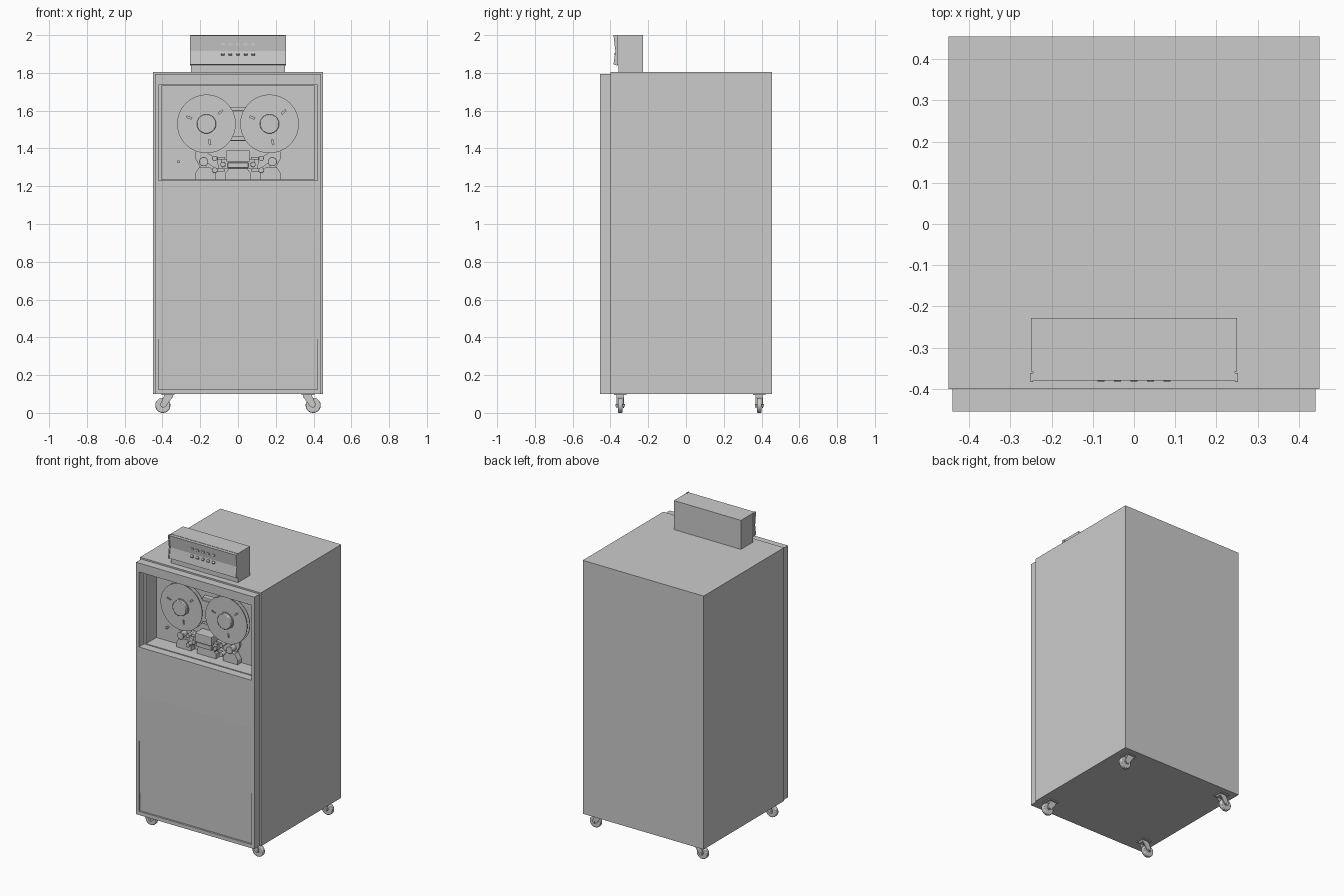
import bpy, bmesh, math
from mathutils import Vector

if "Cube" in bpy.data.objects:
    bpy.data.objects.remove(bpy.data.objects["Cube"])


def prism(name, pts, a0, a1, axis='y', bevel=0):
    """Extrude a closed profile along an axis ('y': points are x,z; 'x': points are y,z)."""
    place = (lambda p, a: (p[0], a, p[1])) if axis == 'y' else (lambda p, a: (a, p[0], p[1]))
    bm = bmesh.new()
    lo = [bm.verts.new(place(p, a0)) for p in pts]
    hi = [bm.verts.new(place(p, a1)) for p in pts]
    n = len(pts)
    bm.faces.new(lo)
    bm.faces.new(hi)
    for i in range(n):
        bm.faces.new((lo[i], lo[(i + 1) % n], hi[(i + 1) % n], hi[i]))
    bmesh.ops.recalc_face_normals(bm, faces=bm.faces)
    me = bpy.data.meshes.new(name)
    bm.to_mesh(me)
    bm.free()
    ob = bpy.data.objects.new(name, me)
    bpy.context.collection.objects.link(ob)
    if bevel:
        m = ob.modifiers.new("bevel", 'BEVEL')
        m.width, m.segments, m.limit_method = bevel, 2, 'ANGLE'
    return ob


def box(name, x0, x1, y0, y1, z0, z1, bevel=0):
    return prism(name, [(x0, z0), (x1, z0), (x1, z1), (x0, z1)], y0, y1, 'y', bevel)


def disc(name, x, z, y0, y1, r, n=32, bevel=0):
    pts = [(x + r * math.cos(2 * math.pi * i / n), z + r * math.sin(2 * math.pi * i / n)) for i in range(n)]
    ob = prism(name, pts, y0, y1, 'y')
    if bevel:
        m = ob.modifiers.new("bevel", 'BEVEL')
        m.width, m.segments, m.limit_method, m.angle_limit = bevel, 2, 'ANGLE', 1.0
    select(ob)
    bpy.ops.object.shade_smooth_by_angle(angle=math.radians(35))
    return ob


def select(ob):
    bpy.ops.object.select_all(action='DESELECT')
    ob.select_set(True)
    bpy.context.view_layer.objects.active = ob


def cut(ob, *cutters):
    for c in cutters:
        select(ob)
        m = ob.modifiers.new("cut", 'BOOLEAN')
        m.operation, m.solver, m.object = 'DIFFERENCE', 'EXACT', c
        bpy.ops.object.modifier_apply(modifier=m.name)
        bpy.data.objects.remove(c)


# Cabinet body with the deck recess
DECK = -0.29
cabinet = box("cabinet_body", -.45, .45, -.40, .455, .10, 1.805)
cut(cabinet, box("recess_cutter", -.405, .405, -.5, DECK, 1.235, 1.73))

# Front door with window opening and slightly sloping lower inset
door = box("front_door", -.44, .44, -.455, -.40, .10, 1.795)
cut(door, box("window_cutter", -.42, .42, -.5, -.38, 1.23, 1.735),
    prism("inset_cutter", [(-.47, .125), (-.443, .125), (-.455, .91), (-.47, .91)], -.42, .42, 'x'))

# Control box on top, with a folded concave front panel
box("control_box", -.25, .25, -.358, -.228, 1.805, 2.0)
prism("control_panel", [(-.355, 1.84), (-.380, 1.845), (-.369, 1.915), (-.380, 1.998), (-.355, 1.998)],
      -.245, .245, 'x')
for s in (-1, 1):
    prism("panel_end_cap", [(-.362, 1.838), (-.384, 1.845), (-.374, 1.915), (-.384, 2.0), (-.362, 2.0)],
          s * .245, s * .253, 'x')
for i in range(5):
    x = (i - 2) * .04
    box("indicator_lamp", x - .011, x + .011, -.379, -.365, 1.945, 1.957)
    prism("toggle_switch", [(-.365, 1.892), (-.376, 1.892), (-.382, 1.899), (-.376, 1.908), (-.365, 1.908)],
          x - .009, x + .009, 'x')

# Tape reels
RZ = 1.53
for s in (-1, 1):
    cx = s * .167
    for y in (-.364, -.334):
        flange = disc("reel_flange", cx, RZ, y, y + .004, .155, 64)
        slots = []
        for k in range(3):
            a = math.radians(40 + 120 * k)
            u, v = Vector((math.cos(a), math.sin(a))), Vector((-math.sin(a), math.cos(a)))
            c = Vector((cx, RZ)) + u * .098
            slots.append(prism("slot_cutter", [c + u * i * .014 + v * j * .004
                                               for i, j in ((-1, -1), (1, -1), (1, 1), (-1, 1))],
                               y - .01, y + .02))
        cut(flange, *slots)
    disc("tape_pack", cx, RZ, -.361, -.333, .082, 48)
    disc("reel_hub_ring", cx, RZ, -.370, DECK, .056, 48)
    disc("reel_hub_knob", cx, RZ, -.388, -.36, .051, 48, .004)

# Deck plate between the reels
box("center_plate", -.04, .04, -.325, DECK, 1.44, 1.62, .004)
box("center_cover", -.03, .03, -.335, -.32, 1.46, 1.60, .004)

# Head block
box("head_cover", -.062, .062, -.372, DECK, 1.33, 1.39, .004)
prism("head_base", [(-.09, 1.31), (-.075, 1.29), (.075, 1.29), (.09, 1.31), (.09, 1.345), (-.09, 1.345)],
      -.35, DECK)
prism("lower_center_housing", [(-.07, 1.235), (.07, 1.235), (.07, 1.265), (.05, 1.292), (-.05, 1.292), (-.07, 1.265)],
      -.335, DECK)
box("head_lip", -.055, .055, -.365, -.345, 1.297, 1.325, .003)

# Side tape guides, mirrored left and right
for s in (-1, 1):
    prism("column_housing", [(s * x, z) for x, z in
          ((.118, 1.235), (.228, 1.235), (.228, 1.265), (.205, 1.302), (.15, 1.302), (.118, 1.27))],
          -.33, DECK)
    prism("guide_bracket", [(s * x, z) for x, z in
          ((.10, 1.29), (.20, 1.30), (.225, 1.345), (.225, 1.385), (.16, 1.375), (.11, 1.345))],
          -.305, DECK)
    prism("roller_arm", [(s * x, z) for x, z in
          ((.07, 1.338), (.125, 1.338), (.125, 1.355), (.07, 1.355))], -.335, DECK)
    prism("lower_arm", [(s * x, z) for x, z in
          ((.07, 1.278), (.13, 1.272), (.19, 1.32), (.18, 1.34), (.12, 1.295), (.07, 1.292))], -.32, DECK)
    for x, z, r, y in ((.182, 1.33, .024, -.355), (.123, 1.347, .014, -.36),
                       (.080, 1.315, .014, -.36), (.123, 1.285, .015, -.36)):
        disc("tape_roller", s * x, z, y + .008, DECK, r * .8, 24)
        disc("roller_cap", s * x, z, y, y + .009, r, 24, .002)
disc("latch_knob", -.315, 1.33, -.31, DECK, .006, 16)
disc("latch_cap", -.315, 1.33, -.314, -.308, .008, 16)

# Casters, trailing outward at the four corners
for s in (-1, 1):
    for y in (-.348, .388):
        wx = s * .398
        disc("caster_wheel", wx, .04, y - .012, y + .012, .04, 32, .005)
        disc("caster_axle", wx, .04, y - .024, y + .024, .007, 12)
        box("caster_plate", s * .37 - .035, s * .37 + .035, y - .032, y + .032, .094, .101)
        box("caster_swivel", s * .368 - .024, s * .368 + .024, y - .020, y + .020, .082, .095)
        for side in (-1, 1):
            prism("caster_fork", [(s * x, z) for x, z in
                  ((.343, .088), (.393, .088), (.412, .045), (.408, .032), (.396, .027), (.384, .032))],
                  y + side * .015, y + side * .020)
